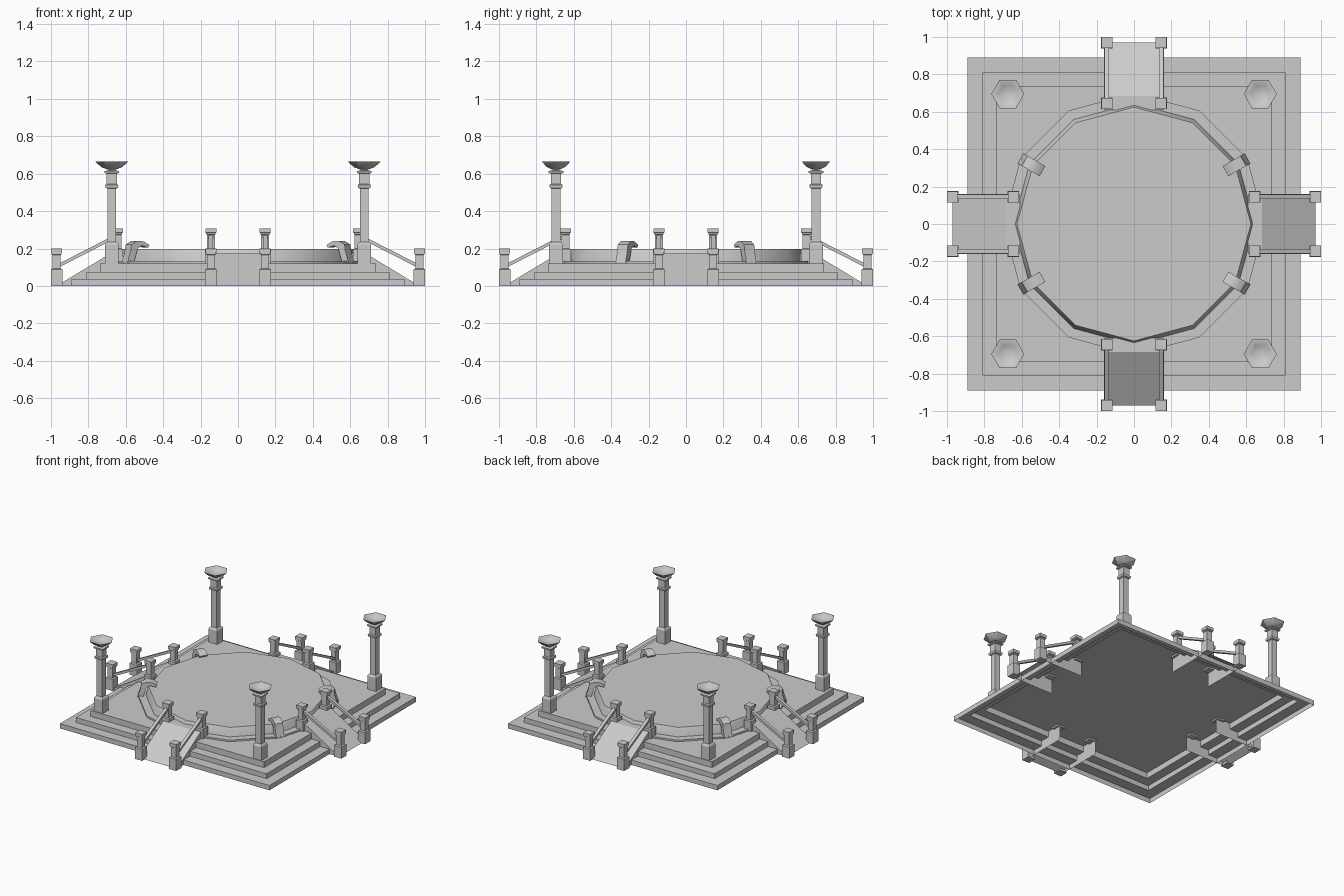
import bpy, bmesh, math
from mathutils import Matrix, Vector

if "Cube" in bpy.data.objects:
    bpy.data.objects.remove(bpy.data.objects["Cube"])

stone = bpy.data.materials.new("grey_stone")
stone.use_nodes = True
GREY = (0.6, 0.6, 0.6, 1)
stone.diffuse_color = GREY
stone.node_tree.nodes["Principled BSDF"].inputs["Base Color"].default_value = GREY


def finish(name, bm, smooth=False):
    mesh = bpy.data.meshes.new(name)
    bm.to_mesh(mesh)
    bm.free()
    mesh.materials.append(stone)
    ob = bpy.data.objects.new(name, mesh)
    bpy.context.collection.objects.link(ob)
    if smooth:
        bpy.ops.object.select_all(action='DESELECT')
        ob.select_set(True)
        bpy.context.view_layer.objects.active = ob
        bpy.ops.object.shade_smooth_by_angle(angle=math.radians(35))
    return ob


def loft(bm, profile, sides, at=(0, 0, 0), bottom=True, top=True):
    """Stack regular rings of (size, z); for four sides, size is the half width."""
    turn = math.pi / 4 if sides == 4 else 0
    scale = math.sqrt(2) if sides == 4 else 1
    rings = []
    for r, z in profile:
        ring = []
        for i in range(sides):
            a = turn + i * math.tau / sides
            p = Vector((r * scale * math.cos(a), r * scale * math.sin(a), z))
            ring.append(bm.verts.new(p + Vector(at)))
        rings.append(ring)
    for low, high in zip(rings, rings[1:]):
        for i in range(sides):
            j = (i + 1) % sides
            bm.faces.new((low[i], low[j], high[j], high[i]))
    if bottom:
        bm.faces.new(rings[0][::-1])
    if top:
        bm.faces.new(rings[-1])


def extrude(bm, outline, half, y=0.0):
    """Solid from an (x, z) outline, extruded across y."""
    left = [bm.verts.new((x, y - half, z)) for x, z in outline]
    right = [bm.verts.new((x, y + half, z)) for x, z in outline]
    n = len(outline)
    faces = [bm.faces.new(left), bm.faces.new(right[::-1])]
    for i in range(n):
        j = (i + 1) % n
        faces.append(bm.faces.new((left[j], left[i], right[i], right[j])))
    bmesh.ops.recalc_face_normals(bm, faces=faces)
    return faces


def spin(bm, degrees):
    bm.transform(Matrix.Rotation(math.radians(degrees), 4, 'Z'))


# Stepped square base, an open shell underneath
bm = bmesh.new()
loft(bm, [(0.89, 0), (0.89, 0.037), (0.81, 0.037), (0.81, 0.075),
          (0.737, 0.075), (0.737, 0.12)], 4, bottom=False)
finish("stepped_base", bm)

# Twelve-sided step and raised floor
bm = bmesh.new()
loft(bm, [(0.70, 0.12), (0.70, 0.132), (0.645, 0.132), (0.632, 0.182),
          (0.625, 0.196)], 12, bottom=False)
finish("round_floor", bm, smooth=True)

# Corner columns, each carrying a six-sided bowl
COLUMN = [(0.037, 0.12), (0.037, 0.222), (0.031, 0.232), (0.023, 0.236),
          (0.023, 0.52), (0.033, 0.524), (0.035, 0.54), (0.027, 0.545),
          (0.027, 0.60), (0.039, 0.604), (0.039, 0.614), (0.02, 0.618), (0.02, 0.63)]
BOWL = [(0.022, 0.622), (0.055, 0.635), (0.088, 0.664), (0.082, 0.664),
        (0.05, 0.645), (0.02, 0.638)]
for side, sx in (("left", 1), ("right", -1)):
    for end, sy in (("front", -1), ("back", 1)):
        at = (0.675 * sx, 0.695 * sy, 0)
        bm = bmesh.new()
        loft(bm, COLUMN, 4, at)
        finish(f"{end}_{side}_column", bm)
        bm = bmesh.new()
        loft(bm, BOWL, 6, at)
        finish(f"{end}_{side}_bowl", bm, smooth=True)

# Four ramps with posts and sloping rails
POST = [(0.031, 0), (0.031, 0.088), (0.021, 0.093), (0.021, 0.165),
        (0.026, 0.168), (0.026, 0.175), (0.029, 0.177), (0.029, 0.2)]
for name, angle in (("left", 0), ("back", 90), ("right", 180), ("front", 270)):
    bm = bmesh.new()
    faces = extrude(bm, [(0.97, 0), (0.685, 0.172), (0.61, 0.172), (0.61, 0)], 0.16)
    under = [f for f in faces if f.normal.z < -0.9 or f.normal.x < -0.9]
    bmesh.ops.delete(bm, geom=under, context='FACES')
    spin(bm, angle)
    finish(f"{name}_ramp", bm)

    bm = bmesh.new()
    for y in (-0.145, 0.145):
        loft(bm, POST, 4, (0.97, y, 0))
        loft(bm, POST, 4, (0.645, y, 0.108))
    spin(bm, angle)
    finish(f"{name}_ramp_posts", bm)

    bm = bmesh.new()
    for y in (-0.145, 0.145):
        extrude(bm, [(0.96, 0.098), (0.96, 0.118), (0.655, 0.274), (0.655, 0.254)], 0.012, y)
    spin(bm, angle)
    finish(f"{name}_ramp_rails", bm)

# Curved hooks leaning over the floor
HOOK = [(0.66, 0.125), (0.70, 0.125), (0.68, 0.19), (0.675, 0.222), (0.64, 0.241),
        (0.60, 0.238), (0.565, 0.218), (0.572, 0.205), (0.61, 0.215), (0.637, 0.2)]
for name, angle in (("back_left", 30), ("back_right", 150),
                    ("front_right", 210), ("front_left", 330)):
    bm = bmesh.new()
    extrude(bm, HOOK, 0.031)
    spin(bm, angle)
    finish(f"{name}_hook", bm, smooth=True)
